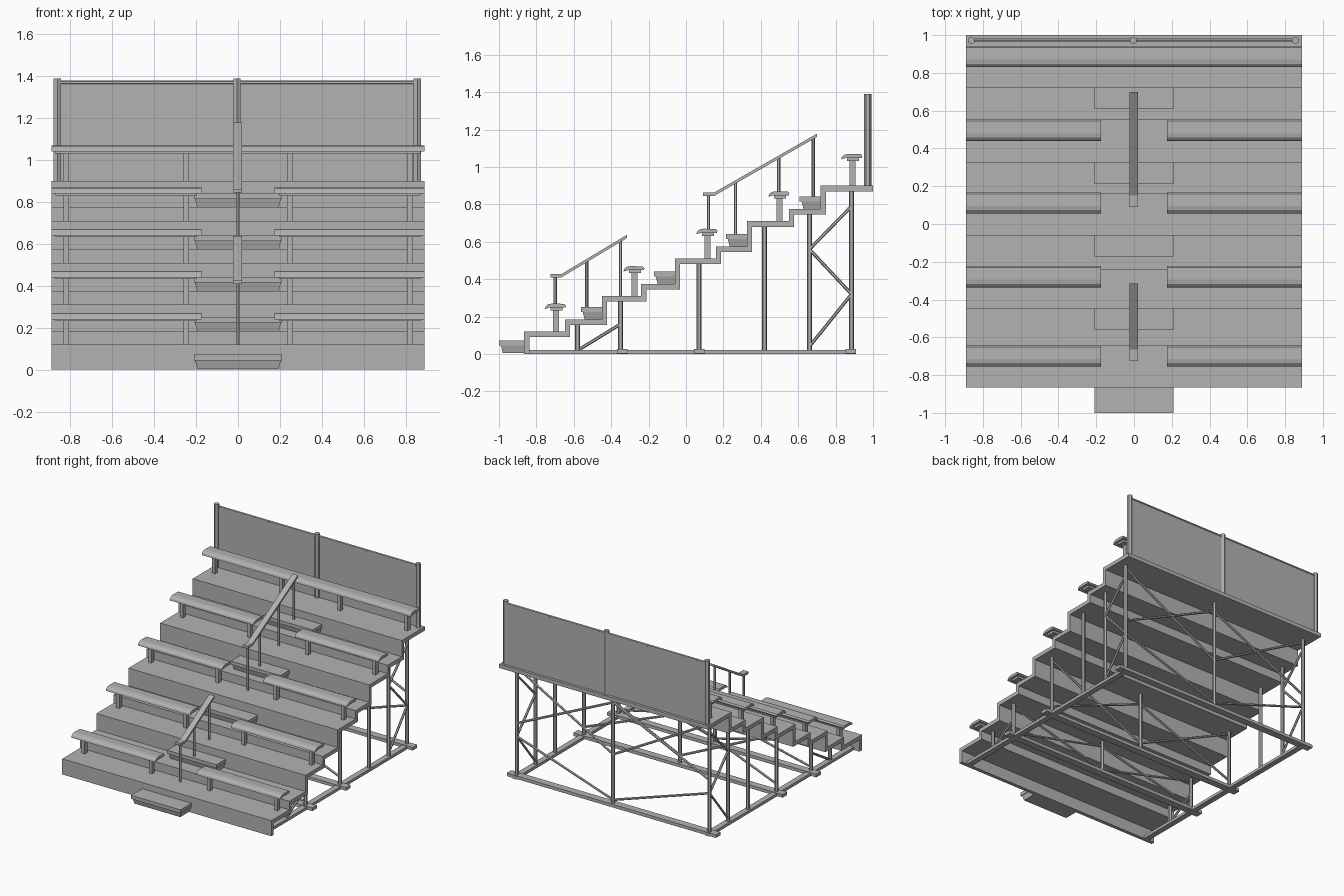
import bpy, bmesh
from mathutils import Vector, Matrix

if "Cube" in bpy.data.objects:
    bpy.data.objects.remove(bpy.data.objects["Cube"], do_unlink=True)

GREY = (0.45, 0.45, 0.45, 1)
metal = bpy.data.materials.new("weathered_grey")
metal.use_nodes = True
metal.diffuse_color = GREY
metal.node_tree.nodes["Principled BSDF"].inputs["Base Color"].default_value = GREY


def finish(name, bm):
    bmesh.ops.recalc_face_normals(bm, faces=bm.faces)
    mesh = bpy.data.meshes.new(name)
    bm.to_mesh(mesh)
    bm.free()
    mesh.materials.append(metal)
    obj = bpy.data.objects.new(name, mesh)
    bpy.context.collection.objects.link(obj)
    return obj


def box(bm, x0, x1, y0, y1, z0, z1):
    size = Matrix.Diagonal((x1 - x0, y1 - y0, z1 - z0, 1))
    mid = Matrix.Translation(((x0 + x1) / 2, (y0 + y1) / 2, (z0 + z1) / 2))
    return bmesh.ops.create_cube(bm, size=1, matrix=mid @ size)["verts"]


def rod(bm, a, b, radius=0.012, sides=6):
    a, b = Vector(a), Vector(b)
    turn = (b - a).to_track_quat('Z', 'Y').to_matrix().to_4x4()
    bmesh.ops.create_cone(bm, cap_ends=True, segments=sides, radius1=radius, radius2=radius,
                          depth=(b - a).length, matrix=Matrix.Translation((a + b) / 2) @ turn)


def extrude_x(bm, profile, x0, x1):
    """Sweep a (y, z) outline along x."""
    face = bm.faces.new([bm.verts.new((x0, y, z)) for y, z in profile])
    grown = bmesh.ops.extrude_face_region(bm, geom=[face])["geom"]
    moved = [v for v in grown if isinstance(v, bmesh.types.BMVert)]
    bmesh.ops.translate(bm, verts=moved, vec=(x1 - x0, 0, 0))


# Stepped deck: front edge and height of every level, folded from one sheet
levels = [(-0.866, 0.12), (-0.647, 0.185), (-0.45, 0.31), (-0.24, 0.375), (-0.06, 0.51),
          (0.16, 0.575), (0.325, 0.71), (0.55, 0.775), (0.72, 0.90)]
BACK, WIDTH = 1.0, 0.89
top, under, last_z = [], [], 0
for y, z in levels:
    top += [(y, last_z), (y, z)]
    under += [(y + 0.028, max(last_z - 0.03, 0)), (y + 0.028, z - 0.03)]
    last_z = z
top.append((BACK, last_z))
under.append((BACK, last_z - 0.03))
bm = bmesh.new()
extrude_x(bm, top + under[::-1], -WIDTH, WIDTH)
finish("stepped_deck", bm)

# Aisle steps: a tread over a tapered block
bm = bmesh.new()
step_bases = [(-0.866, 0.005, 0.134)] + [(levels[i][0], levels[i - 1][1], 0.112) for i in (2, 4, 6, 8)]
for edge, base, depth in step_bases:
    box(bm, -0.21, 0.21, edge - depth, edge, base + 0.04, base + 0.067)
    block = box(bm, -0.205, 0.205, edge - depth + 0.01, edge, base, base + 0.04)
    for v in block:
        if v.co.z < base + 0.01:
            v.co.x *= 0.95
            v.co.y = max(v.co.y, edge - depth + 0.02)
finish("aisle_steps", bm)

# Benches with a rolled front lip, an under frame and legs
seat_outline = [(-0.06, -0.030), (-0.056, -0.016), (-0.042, -0.004), (-0.02, 0), (0.045, -0.002),
                (0.053, -0.012), (0.05, -0.022), (-0.035, -0.022)]
seats, frames, legs = bmesh.new(), bmesh.new(), bmesh.new()
for i, y in enumerate((-0.695, -0.275, 0.115, 0.5, 0.89)):
    deck_z = levels[2 * i][1]
    seat_z = 0.27 + 0.2 * i
    spans = [(-WIDTH, WIDTH)] if i == 4 else [(-WIDTH, -0.175), (0.175, WIDTH)]
    for x0, x1 in spans:
        extrude_x(seats, [(y + p, seat_z + q) for p, q in seat_outline], x0, x1)
        box(frames, x0 + 0.02, x1 - 0.02, y - 0.03, y + 0.035, seat_z - 0.038, seat_z - 0.02)
    for x in (-0.82, -0.247, 0.247, 0.82):
        box(legs, x - 0.013, x + 0.013, y - 0.016, y + 0.016, deck_z, seat_z - 0.03)
finish("bench_seats", seats)
finish("bench_under_frames", frames)
finish("bench_legs", legs)

# Aisle handrails: a flat grip with a level lower end, on thin posts
rails, posts = bmesh.new(), bmesh.new()
for start, bend, end, feet in [
        ((-0.725, 0.41), (-0.665, 0.41), (-0.315, 0.62), ((-0.70, 0), (-0.53, 1), (-0.35, 2))),
        ((0.09, 0.845), (0.15, 0.845), (0.70, 1.16), ((0.12, 4), (0.265, 5), (0.495, 6), (0.68, 7)))]:
    outline = [start, bend, end]
    outline += [(y, z + 0.018) for y, z in outline[::-1]]
    extrude_x(rails, outline, -0.024, 0.02)
    slope = (end[1] - bend[1]) / (end[0] - bend[0])
    for y, level in feet:
        rail_z = bend[1] + max(0, y - bend[0]) * slope + 0.005
        rod(posts, (0, y, levels[level][1]), (0, y, rail_z), 0.009)
finish("handrail_grips", rails)
finish("handrail_posts", posts)

# Back wall
bm = bmesh.new()
box(bm, -0.86, 0.86, 0.972, 0.98, 0.90, 1.37)
finish("back_wall_panel", bm)
bm = bmesh.new()
rod(bm, (-0.86, 0.975, 1.37), (0.86, 0.975, 1.37), 0.009)
finish("back_wall_top_rail", bm)
bm = bmesh.new()
for x in (-0.862, -0.005, 0.855):
    rod(bm, (x, 0.972, 0.89), (x, 0.972, 1.39), 0.02)
finish("back_wall_posts", bm)

# Ground beams
SIDE = 0.82
bm = bmesh.new()
for s in (-1, 1):
    box(bm, s * SIDE - 0.022, s * SIDE + 0.022, -0.84, 0.91, 0.0, 0.022)
for y in (-0.34, 0.07, 0.88):
    box(bm, -WIDTH, WIDTH, y - 0.028, y + 0.028, 0.003, 0.027)
finish("ground_beams", bm)

# Uprights under the deck
bm = bmesh.new()
for y, z, centre in ((-0.58, 0.16, False), (-0.35, 0.285, True), (0.07, 0.485, True),
                     (0.42, 0.685, False), (0.66, 0.75, False), (0.885, 0.875, True)):
    for x in (-SIDE, 0, SIDE) if centre else (-SIDE, SIDE):
        rod(bm, (x, y, 0.015), (x, y, z), 0.014)
finish("uprights", bm)

# Diagonal braces, mirrored left and right
bm = bmesh.new()
for s in (-SIDE, SIDE):
    for y0, z0, y1, z1 in ((-0.57, 0.025, -0.35, 0.16), (0.66, 0.56, 0.885, 0.79),
                           (0.66, 0.56, 0.885, 0.32), (0.885, 0.32, 0.66, 0.04)):
        rod(bm, (s, y0, z0), (s, y1, z1), 0.009)
    for y, outer_z, centre_z in ((0.885, 0.85, 0.40), (0.885, 0.42, 0.80), (0.885, 0.32, 0.05),
                                 (0.07, 0.46, 0.08), (0.07, 0.08, 0.40),
                                 (-0.35, 0.26, 0.05), (-0.35, 0.05, 0.24)):
        rod(bm, (s, y, outer_z), (0, y, centre_z), 0.009)
finish("diagonal_braces", bm)
